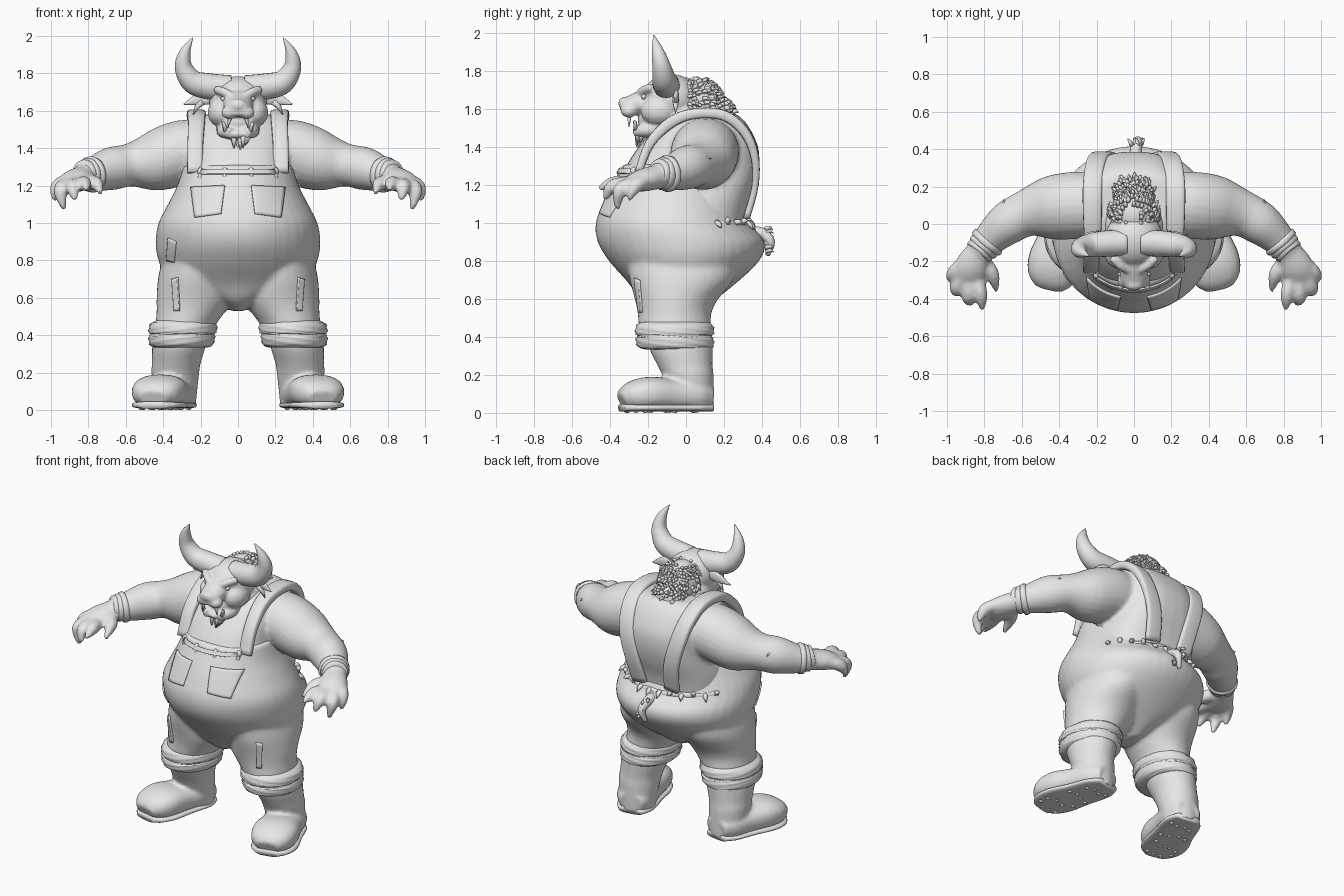
import bpy, bmesh, math, random
from mathutils import Vector, Matrix

random.seed(4)
if "Cube" in bpy.data.objects:
    bpy.data.objects.remove(bpy.data.objects["Cube"], do_unlink=True)

grey = bpy.data.materials.new("clay_grey")
grey.use_nodes = True
grey.diffuse_color = (.8, .8, .8, 1)
grey.node_tree.nodes["Principled BSDF"].inputs["Base Color"].default_value = (.8, .8, .8, 1)
X, Y, Z = Vector((1, 0, 0)), Vector((0, 1, 0)), Vector((0, 0, 1))


def spline(values, steps):
    """Catmull-Rom interpolation through a list of vectors."""
    out = []
    last = len(values) - 1
    for i in range(last):
        a, b, c, d = (values[max(0, min(last, i + k))] for k in (-1, 0, 1, 2))
        for s in range(steps):
            t = s / steps
            out.append(.5 * (2 * b + (c - a) * t + (2 * a - 5 * b + 4 * c - d) * t ** 2
                             + (3 * b - a - 3 * c + d) * t ** 3))
    return out + [values[-1]]


def tube(bm, sections, side=Z, flat=False, n=24, power=2, steps=4, wave=0):
    """Loft ovals given as (x, y, z, radius along side, other radius)."""
    centres = spline([Vector(s[:3]) for s in sections], steps)
    radii = spline([Vector((s[3], s[-1])) for s in sections], steps)
    rings = []
    for i, (p, r) in enumerate(zip(centres, radii)):
        t = Z if flat else (centres[min(i + 1, len(centres) - 1)] - centres[max(i - 1, 0)]).normalized()
        a = (side - t * side.dot(t)).normalized()
        b = t.cross(a)
        ring = []
        for k in range(n):
            ang = math.tau * k / n
            c, s = math.cos(ang), math.sin(ang)
            grow = 1 + wave * math.sin(5 * ang + 2 * i)
            u = math.copysign(abs(c) ** (2 / power), c) * max(r.x, .002) * grow
            v = math.copysign(abs(s) ** (2 / power), s) * max(r.y, .002) * grow
            ring.append(bm.verts.new(p + a * u + b * v))
        rings.append(ring)
    for low, high in zip(rings, rings[1:]):
        for k in range(n):
            bm.faces.new((low[k], low[(k + 1) % n], high[(k + 1) % n], high[k]))
    bm.faces.new(rings[0][::-1])
    bm.faces.new(rings[-1])


def stack(bm, rows, **kw):
    """Loft level ovals given as (z, x, y, x radius, y radius)."""
    tube(bm, [(x, y, z, rx, ry) for z, x, y, rx, ry in rows], side=X, flat=True, **kw)


def ball(bm, centre, radii, n=16):
    m = Matrix.Translation(centre) @ Matrix.Diagonal((*radii, 1))
    bmesh.ops.create_uvsphere(bm, u_segments=n, v_segments=max(n // 2, 4), radius=1, matrix=m)


def spike(bm, base, direction, length, radius):
    """Short pointed tuft that sags a little."""
    b, d = Vector(base), Vector(direction).normalized()
    mid, tip = b + d * length * .6, b + d * length - Z * length * .3
    tube(bm, [(*b, radius, radius), (*mid, radius * .7, radius * .7), (*tip, .002, .002)],
         side=Vector((.9, .3, .2)), n=5, steps=1)


def mirror(bm):
    copy = bmesh.ops.duplicate(bm, geom=bm.verts[:] + bm.edges[:] + bm.faces[:])["geom"]
    bmesh.ops.scale(bm, vec=(-1, 1, 1), verts=[g for g in copy if isinstance(g, bmesh.types.BMVert)])


def finish(name, bm, voxel=0, smooth=4):
    bmesh.ops.recalc_face_normals(bm, faces=bm.faces[:])
    mesh = bpy.data.meshes.new(name)
    for f in bm.faces:
        f.smooth = True
    bm.to_mesh(mesh)
    bm.free()
    mesh.materials.append(grey)
    ob = bpy.data.objects.new(name, mesh)
    bpy.context.scene.collection.objects.link(ob)
    if voxel:
        m = ob.modifiers.new("fuse", 'REMESH')
        m.mode, m.voxel_size, m.use_smooth_shade = 'VOXEL', voxel, True
        m = ob.modifiers.new("soften", 'SMOOTH')
        m.factor, m.iterations = .5, smooth
    return ob


def patch(name, corners, target, thick):
    """Cloth panel projected backwards on to a target; corners are (x, z)."""
    bm = bmesh.new()
    a, b, c, d = (Vector((x, -.7, z)) for x, z in corners)
    n = 10
    grid = [[bm.verts.new(a.lerp(b, i / n).lerp(d.lerp(c, i / n), j / n)) for i in range(n + 1)]
            for j in range(n + 1)]
    for j in range(n):
        for i in range(n):
            bm.faces.new((grid[j][i], grid[j][i + 1], grid[j + 1][i + 1], grid[j + 1][i]))
    ob = finish(name, bm)
    m = ob.modifiers.new("lay", 'SHRINKWRAP')
    m.target, m.wrap_method, m.offset = target, 'PROJECT', .003
    m.use_project_y, m.use_project_x, m.use_project_z = True, False, False
    m.use_positive_direction, m.use_negative_direction = True, False
    m = ob.modifiers.new("thickness", 'SOLIDIFY')
    m.thickness, m.offset = thick, 0


# Bare torso, arms and hands
bm = bmesh.new()
tube(bm, [(.15, .1, 1.38, .17), (.3, .1, 1.375, .175, .18), (.45, .085, 1.33, .16, .17),
          (.58, .055, 1.31, .115, .125), (.68, 0, 1.29, .115), (.77, -.08, 1.26, .09),
          (.83, -.15, 1.25, .065, .075)])
tube(bm, [(.81, -.12, 1.25, .065), (.87, -.23, 1.225, .06, .09), (.89, -.3, 1.205, .04, .08)])
fingers = [((.93, -.22, 1.22), (.968, -.27, 1.19), (.985, -.3, 1.12)),
           ((.92, -.28, 1.21), (.95, -.35, 1.17), (.93, -.36, 1.07)),
           ((.88, -.3, 1.21), (.885, -.39, 1.19), (.87, -.43, 1.12)),
           ((.84, -.28, 1.21), (.82, -.38, 1.21), (.81, -.46, 1.18)),
           ((.81, -.19, 1.22), (.757, -.27, 1.21), (.735, -.36, 1.16))]
for base, knuckle, tip in fingers:
    tube(bm, [(*base, .036), (*knuckle, .038), (*tip, .012)], side=X, n=12)
mirror(bm)
stack(bm, [(.85, 0, -.03, .32, .33), (1, 0, -.04, .33, .35), (1.1, 0, -.035, .325, .365),
           (1.2, 0, 0, .3, .365), (1.3, 0, .035, .28, .35), (1.4, 0, .065, .275, .315),
           (1.5, 0, .09, .26, .245), (1.56, 0, .105, .235, .18), (1.58, 0, .11, .18, .13)],
      power=2.8, n=40)
finish("torso_and_arms", bm, .013, 3)

# Overalls: legs and belly, rising to a bib at the front
bm = bmesh.new()
stack(bm, [(.9, .2, -.02, .18, .3), (.72, .225, -.02, .2, .28), (.6, .23, -.05, .205, .22),
           (.53, .25, -.06, .185, .195), (.47, .275, -.06, .165, .19), (.4, .295, -.06, .15, .18)], n=32)
mirror(bm)
stack(bm, [(.53, 0, -.05, .03, .09), (.58, 0, -.05, .13, .18), (.68, 0, -.02, .36, .28),
           (.8, 0, -.01, .425, .395), (.9, 0, -.025, .44, .44), (1, 0, -.07, .425, .405),
           (1.1, 0, -.075, .375, .365), (1.2, 0, -.072, .325, .32), (1.31, 0, -.09, .29, .24)], n=40)
overalls = finish("overalls", bm, .014, 4)

# Pockets, bib hem and cloth patches
for s in (1, -1):
    patch("bib_pocket", [(s * .09, 1.05), (s * .23, 1.03), (s * .25, 1.19), (s * .07, 1.2)], overalls, .015)
    patch("trouser_patch", [(s * .31, .53), (s * .34, .53), (s * .35, .7), (s * .32, .71)], overalls, .02)
patch("hip_patch", [(-.38, .8), (-.34, .79), (-.33, .9), (-.37, .92)], overalls, .015)
patch("bib_hem", [(-.2, 1.26), (.2, 1.26), (.2, 1.285), (-.2, 1.285)], overalls, .015)

# Shoulder straps
bm = bmesh.new()
tube(bm, [(.23, -.25, 1.27, .042, .02), (.228, -.19, 1.42, .042, .025), (.222, -.08, 1.53, .045, .03),
          (.222, .04, 1.575, .05, .028), (.222, .19, 1.57, .052, .028), (.21, .3, 1.49, .052, .026),
          (.185, .36, 1.36, .052, .022), (.145, .365, 1.2, .052, .018), (.12, .32, 1.03, .052, .018)],
     side=X, n=16, power=4)
mirror(bm)
finish("straps", bm)

# Buckles and their toggles along the bib
bm = bmesh.new()
for x, y in ((.07, -.335), (.2, -.275)):
    ball(bm, (x, y, 1.275), (.018, .018, .022))
    ball(bm, (x, y - .01, 1.245), (.013, .014, .03))
mirror(bm)
finish("buckles", bm)

# Rolled trouser cuffs
bm = bmesh.new()
stack(bm, [(.335, .305, -.05, .145, .17), (.35, .303, -.055, .17, .2), (.39, .3, -.06, .178, .205),
           (.405, .298, -.06, .172, .195), (.42, .296, -.06, .182, .208), (.46, .292, -.06, .178, .202),
           (.485, .285, -.06, .14, .17)], wave=.02, n=40)
mirror(bm)
finish("trouser_cuffs", bm)

# Boots with soles and studs
bm = bmesh.new()
stack(bm, [(.42, .305, -.035, .145, .175), (.33, .318, -.025, .142, .165), (.25, .33, -.005, .13, .145),
           (.2, .335, .01, .128, .135), (.08, .335, .035, .115, .112), (.02, .335, .035, .11, .11)])
foot = [(.32, .135, .08, .055, .08), (.335, .06, .09, .08, .12), (.38, -.08, .095, .085, .13),
        (.42, -.2, .1, .09, .145), (.443, -.29, .085, .075, .125), (.455, -.34, .065, .042, .075)]
tube(bm, foot, power=2.4)
mirror(bm)
finish("boots", bm, .012, 3)
bm = bmesh.new()
tube(bm, [(x, y, .027, .02, w) for x, y, z, h, w in foot], power=3)
for x, y, z, h, w in foot[1:-1]:
    for k in (-.6, -.2, .2, .6):
        ball(bm, (x + k * w, y + random.uniform(-.03, .03), .012), (.016, .016, .012), 8)
mirror(bm)
finish("boot_soles", bm)

# Wrist wrappings
bm = bmesh.new()
for t in (0, .03, .055):
    p = Vector((.77, -.08, 1.262)) + Vector((.65, -.75, -.1)) * t
    q = p + Vector((.03, -.035, -.004 + t * .2))
    tube(bm, [(*p, .07), (*p.lerp(q, .2), .094 - t * .3), (*p.lerp(q, .8), .094 - t * .3), (*q, .07)],
         steps=2, wave=.02)
spike(bm, (.69, .08, 1.33), (.1, 1, .5), .06, .015)
spike(bm, (.66, .09, 1.3), (-.2, 1, .4), .05, .015)
mirror(bm)
finish("wrist_wraps", bm)

# Head: cranium, cheeks, slanted brows, deep muzzle, open jaw and neck
bm = bmesh.new()
tube(bm, [(.12, -.18, 1.715, .02), (.075, -.22, 1.7, .024), (.03, -.25, 1.675, .02)])
ball(bm, (.085, -.14, 1.59), (.078, .1, .08))
ball(bm, (.045, -.3, 1.59), (.045, .045, .035))
tube(bm, [(.07, -.1, 1.5, .045), (.075, -.2, 1.49, .035), (.04, -.27, 1.48, .027)], side=X)
mirror(bm)
ball(bm, (0, -.08, 1.65), (.155, .155, .135), 32)
ball(bm, (0, 0, 1.52), (.17, .15, .14), 24)
ball(bm, (0, -.14, 1.54), (.115, .115, .08), 24)
tube(bm, [(0, -.1, 1.66, .09, .11), (0, -.2, 1.64, .075, .085), (0, -.3, 1.618, .05, .07),
          (0, -.345, 1.612, .038, .045)])
ball(bm, (0, -.325, 1.63), (.05, .032, .035))
ball(bm, (0, -.19, 1.475), (.085, .09, .035))
finish("head", bm, .009, 3)

# Horns
bm = bmesh.new()
tube(bm, [(.04, -.1, 1.72, .07), (.15, -.105, 1.73, .07), (.24, -.115, 1.755, .063),
          (.29, -.13, 1.83, .048), (.284, -.15, 1.91, .031), (.243, -.17, 1.99, .003)], side=Y, steps=6)
mirror(bm)
finish("horns", bm)

# Ears, eyes and tusks
bm = bmesh.new()
tube(bm, [(.12, -.06, 1.67, .03, .016), (.2, -.05, 1.665, .034, .014), (.29, -.06, 1.635, .003)])
spike(bm, (.19, -.055, 1.65), (.6, 0, -.6), .07, .02)
ball(bm, (.075, -.222, 1.665), (.018, .014, .014))
spike(bm, (.065, -.265, 1.49), (.3, -.1, 1), .08, .014)
spike(bm, (.04, -.3, 1.57), (.3, 0, -1), .05, .013)
mirror(bm)
finish("ears_and_tusks", bm)

# Chin beard and cheek tufts
bm = bmesh.new()
for k in range(14):
    x = random.uniform(-.06, .06)
    spike(bm, (x, -.2 - random.random() * .06, 1.47), (-x, -.2, -1), .075 - abs(x) * .8, .02)
finish("beard", bm)

# Shaggy mane down the back of the head
bm = bmesh.new()
for c, r, count in (((0, .05, 1.62), (.125, .14, .145), 260), ((0, .17, 1.54), (.11, .085, .12), 110)):
    ball(bm, c, r, 24)
    for k in range(count):
        d = Vector((random.uniform(-1, 1), random.uniform(-.5, 1), random.uniform(-.4, 1))).normalized()
        spike(bm, Vector(c) + Vector(d[i] * r[i] * .96 for i in range(3)), d + Y * .8, .032, .014)
finish("mane", bm)

# Torn waistband and tail
bm = bmesh.new()
band = [(math.cos(math.radians(a)), math.sin(math.radians(a))) for a in range(35, 146, 10)]
tube(bm, [(.41 * c, -.07 + .4 * s, .99 + random.uniform(-.01, .01), .022, .014) for c, s in band], n=10)
for c, s in band:
    spike(bm, (.41 * c, -.07 + .4 * s, 1), (c, s, random.uniform(-.8, 1.5)), .045, .02)
tube(bm, [(.01, .33, .95, .035), (.01, .4, .945, .03), (.02, .445, .9, .024), (0, .43, .83, .012)], side=X)
for k in range(7):
    spike(bm, (random.uniform(-.02, .04), .42, .85 + .02 * k), (random.uniform(-.6, .6), .8, .2), .045, .014)
finish("tail_and_torn_waist", bm)
